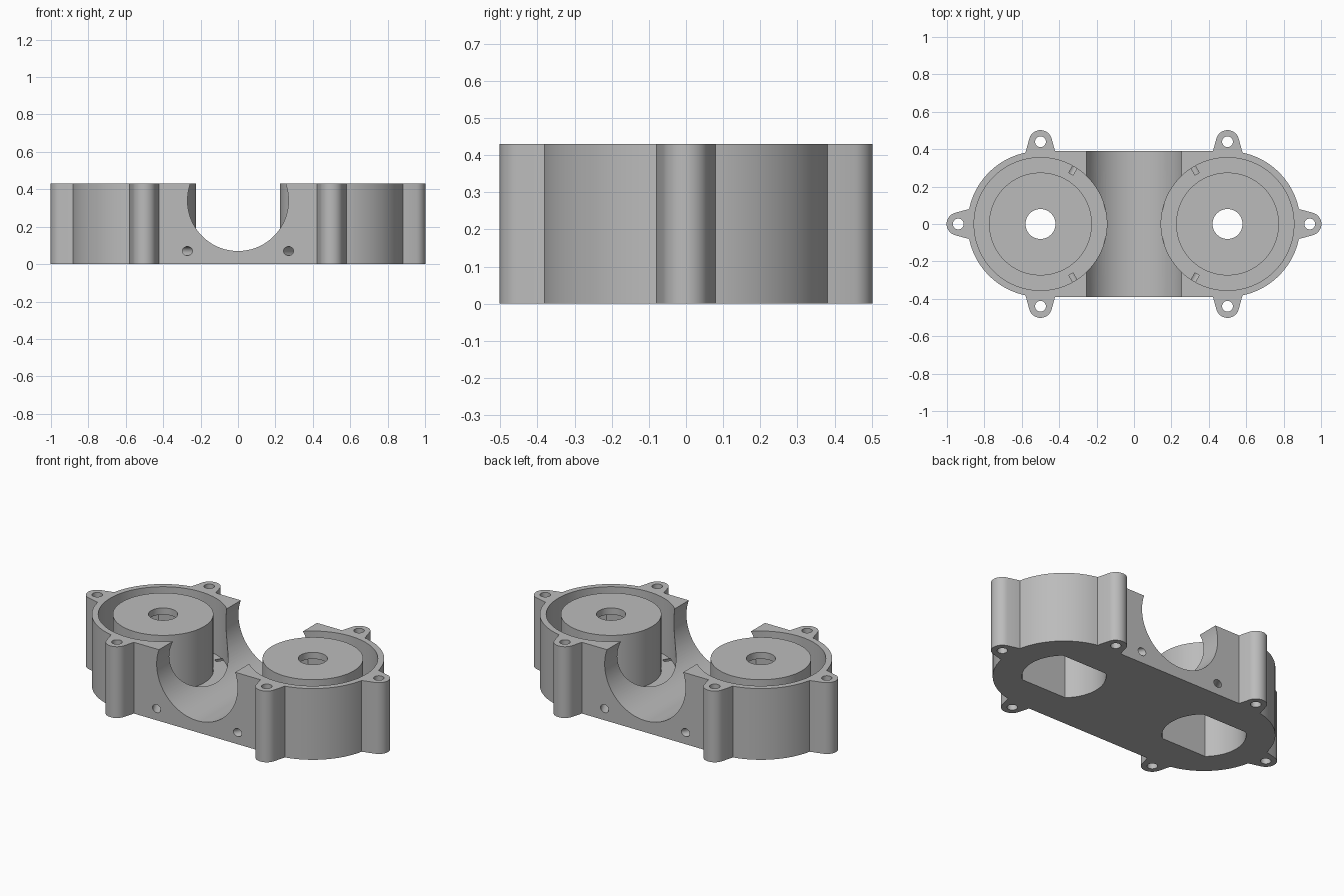
import bpy, math
from math import cos, sin, pi
from mathutils import Matrix

if "Cube" in bpy.data.objects:
    bpy.data.objects.remove(bpy.data.objects["Cube"], do_unlink=True)

H = 0.43        # overall height
CX = 0.5        # distance of each chamber from the middle
R = 0.39        # outer radius of the housing
FLOOR = 0.09    # floor of the ring channels
SEG = 96

grey = bpy.data.materials.new("mid grey")
grey.use_nodes = True
colour = (0.5, 0.5, 0.5, 1)
grey.diffuse_color = colour
grey.node_tree.nodes["Principled BSDF"].inputs["Base Color"].default_value = colour


def prism(name, outline, z0, z1, matrix=Matrix()):
    """Extrude a counter-clockwise outline between two heights."""
    n = len(outline)
    verts = [(x, y, z) for z in (z0, z1) for x, y in outline]
    faces = [list(reversed(range(n))), list(range(n, 2 * n))]
    faces += [(i, (i + 1) % n, n + (i + 1) % n, n + i) for i in range(n)]
    mesh = bpy.data.meshes.new(name)
    mesh.from_pydata(verts, [], faces)
    mesh.transform(matrix)
    mesh.materials.append(grey)
    obj = bpy.data.objects.new(name, mesh)
    bpy.context.collection.objects.link(obj)
    return obj


def arc(cx, cy, r, a0, a1, n):
    return [(cx + r * cos(a0 + (a1 - a0) * i / n),
             cy + r * sin(a0 + (a1 - a0) * i / n)) for i in range(n + 1)]


def circle(cx, cy, r, n=SEG):
    return arc(cx, cy, r, 0, 2 * pi, n)[:-1]


def combine(target, tool, operation):
    """Apply one boolean and discard the tool."""
    tool.hide_render = True
    mod = target.modifiers.new(operation.lower(), 'BOOLEAN')
    mod.operation, mod.object, mod.solver = operation, tool, 'EXACT'
    graph = bpy.context.evaluated_depsgraph_get()
    mesh = bpy.data.meshes.new_from_object(target.evaluated_get(graph))
    target.modifiers.clear()
    target.data = mesh
    bpy.data.objects.remove(tool, do_unlink=True)


# Stadium-shaped housing
outline = arc(CX, 0, R, -pi / 2, pi / 2, 48) + arc(-CX, 0, R, pi / 2, 3 * pi / 2, 48)
housing = prism("twin_chamber_housing", outline, 0, H)

# Six tapered screw lugs: chamber side and outward direction
lugs = [(s, a) for s, end in ((1, 0), (-1, pi)) for a in (pi / 2, -pi / 2, end)]
lug_outline = [(0.3, -0.085), (0.382, -0.08)]
lug_outline += arc(0.44, 0, 0.062, -1.35, 1.35, 20)
lug_outline += [(0.382, 0.08), (0.3, 0.085)]
for side, angle in lugs:
    place = Matrix.Translation((side * CX, 0, 0)) @ Matrix.Rotation(angle, 4, 'Z')
    combine(housing, prism("lug", lug_outline, 0, H, place), 'UNION')

# Round trough running front to back
lay_down = Matrix.Translation((0, 0, 0.34)) @ Matrix.Rotation(pi / 2, 4, 'X')
combine(housing, prism("trough", circle(0, 0, 0.27), -1, 1, lay_down), 'DIFFERENCE')

# Open both chambers, then stand a hollow post in each
flat_angle = math.asin(0.75)
motor_outline = (arc(0, 0, 0.23, -flat_angle, flat_angle, 32)
                 + arc(0, 0, 0.23, pi - flat_angle, pi + flat_angle, 32))
for side in (1, -1):
    x = side * CX
    place = Matrix.Translation((x, 0, 0))
    combine(housing, prism("chamber", circle(x, 0, 0.355), FLOOR, 1), 'DIFFERENCE')
    combine(housing, prism("post", circle(x, 0, 0.275), 0.05, H), 'UNION')
    combine(housing, prism("pocket", motor_outline, -0.1, 0.39, place), 'DIFFERENCE')
    combine(housing, prism("shaft_hole", circle(x, 0, 0.08, 48), 0.3, 1), 'DIFFERENCE')

# Screw holes through the lugs
for side, angle in lugs:
    x, y = side * CX + 0.44 * cos(angle), 0.44 * sin(angle)
    combine(housing, prism("screw_hole", circle(x, y, 0.029, 24), -1, 1), 'DIFFERENCE')

# Small slanted holes in the front and back walls
for side in (1, -1):
    for facing in (1, -1):
        place = (Matrix.Translation((side * 0.27, facing * R, 0.07))
                 @ Matrix.Rotation(side * facing * 0.5, 4, 'Z')
                 @ Matrix.Rotation(facing * pi / 2, 4, 'X'))
        combine(housing, prism("side_hole", circle(0, 0, 0.024, 24), -0.1, 0.14, place),
                'DIFFERENCE')

# Smooth curved walls, crisp edges
bpy.ops.object.select_all(action='DESELECT')
housing.select_set(True)
bpy.context.view_layer.objects.active = housing
bpy.ops.object.shade_smooth_by_angle(angle=math.radians(25))
